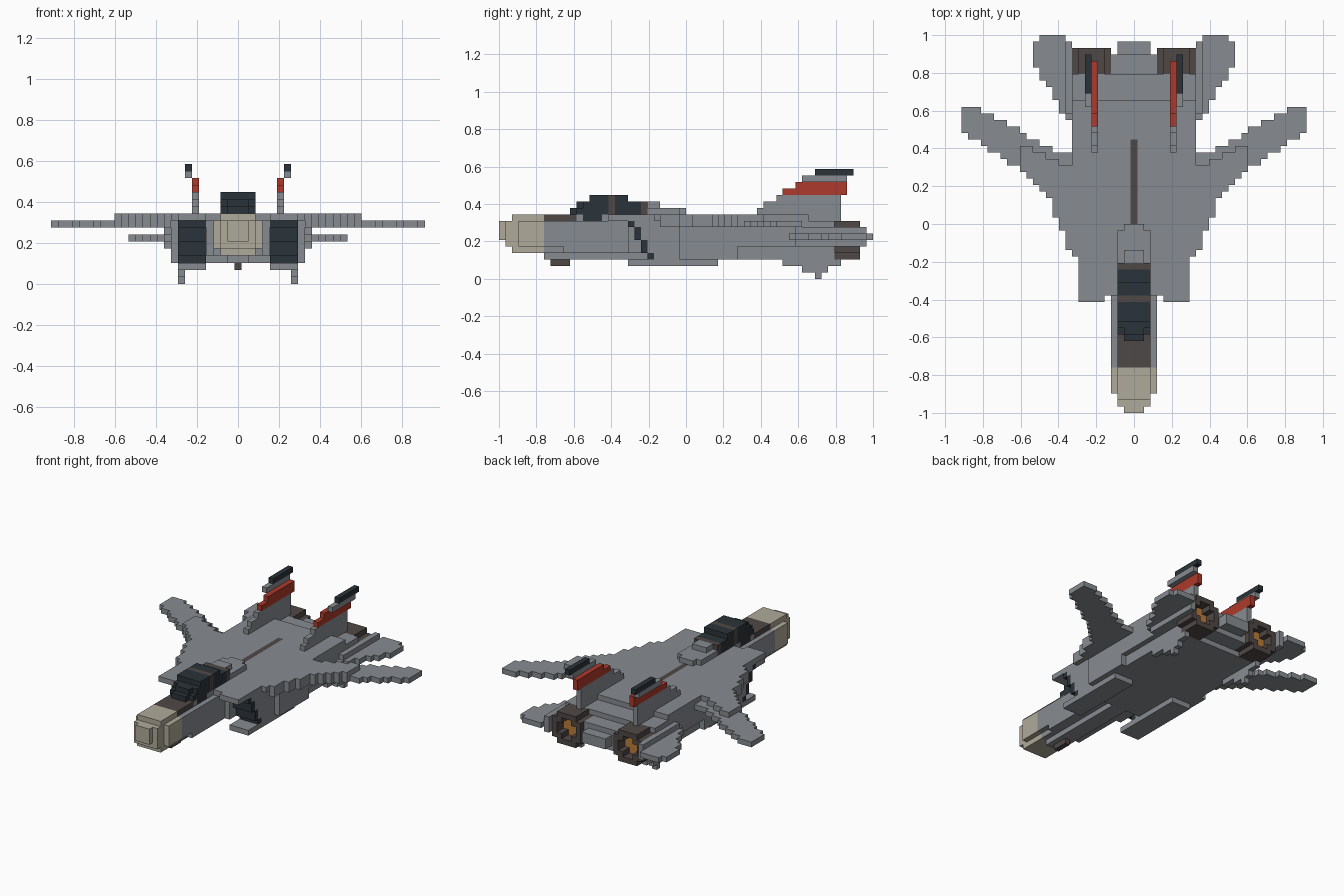
import bpy, bmesh

if "Cube" in bpy.data.objects:
    bpy.data.objects.remove(bpy.data.objects["Cube"])

U = 2 / 58          # one block
taken = set()       # blocks already owned by a part


def material(name, rgb):
    m = bpy.data.materials.new(name)
    m.diffuse_color = (*rgb, 1)
    m.use_nodes = True
    m.node_tree.nodes["Principled BSDF"].inputs["Base Color"].default_value = m.diffuse_color
    return m


GREY = material("hull grey", (0.245, 0.265, 0.285))
DARK = material("dark glass", (0.024, 0.034, 0.042))
BROWN = material("dark brown", (0.078, 0.064, 0.060))
BEIGE = material("nose beige", (0.43, 0.40, 0.32))
RED = material("fin red", (0.42, 0.042, 0.025))
ORANGE = material("exhaust orange", (0.50, 0.20, 0.04))

SIDES = [(1, 0, 0), (-1, 0, 0), (0, 1, 0), (0, -1, 0), (0, 0, 1), (0, 0, -1)]


def part(name, mat, *boxes):
    """Block part from half-open ranges x0,x1,y0,y1,z0,z1, mirrored in x."""
    cells = {(s * i, j, k) for x0, x1, y0, y1, z0, z1 in boxes for s in (1, -1)
             for i in range(x0, x1) for j in range(y0, y1) for k in range(z0, z1)} - taken
    taken.update(cells)
    bm = bmesh.new()
    verts = {}

    def vert(p):
        if p not in verts:
            verts[p] = bm.verts.new(((p[0] - 0.5) * U, p[1] * U - 1, p[2] * U))
        return verts[p]

    # only the outer faces of the block cluster
    for c in sorted(cells):
        for d in SIDES:
            if tuple(a + b for a, b in zip(c, d)) in cells:
                continue
            ax = next(n for n in range(3) if d[n])
            b, e = (ax + 1) % 3, (ax + 2) % 3
            loop = []
            for u, w in ((0, 0), (1, 0), (1, 1), (0, 1)):
                p = list(c)
                p[ax] += d[ax] > 0
                p[b] += u
                p[e] += w
                loop.append(vert(tuple(p)))
            bm.faces.new(loop if d[ax] > 0 else loop[::-1])
    bmesh.ops.dissolve_limit(bm, angle_limit=0.01, verts=bm.verts, edges=bm.edges)
    me = bpy.data.meshes.new(name)
    bm.to_mesh(me)
    bm.free()
    me.materials.append(mat)
    ob = bpy.data.objects.new(name, me)
    bpy.context.collection.objects.link(ob)


def lerp(points, x):
    """Edge position at x along a short polyline."""
    for (xa, ya), (xb, yb) in zip(points, points[1:]):
        if x <= xb:
            return round(ya + (yb - ya) * (x - xa) / (xb - xa))
    return points[-1][1]


def panel(x0, x1, lead, trail, z):
    """Thin flying surface made of chordwise strips."""
    return [(i, i + 1, lerp(lead, i), lerp(trail, i), z, z + 1) for i in range(x0, x1)]


# Nose cone, rounded
part("nose_cone", BEIGE, (0, 2, 0, 7, 6, 9), (0, 3, 1, 7, 5, 9), (0, 4, 3, 7, 5, 9),
     (0, 3, 2, 7, 4, 10))

# Anti-glare panel, chin sensor and cockpit
part("glare_panel", BROWN, (0, 3, 7, 12, 9, 10))
part("chin_sensor", BROWN, (0, 1, 8, 11, 2, 3))
part("canopy_frame", BROWN, (0, 3, 17, 18, 10, 13), (0, 3, 22, 23, 10, 12))
part("canopy", DARK, (0, 2, 11, 12, 10, 11), (0, 3, 12, 22, 10, 11), (0, 2, 12, 13, 11, 12),
     (0, 3, 13, 22, 11, 12), (0, 3, 14, 20, 12, 13), (0, 3, 13, 16, 9, 10))
part("canopy_fairing", GREY, (0, 2, 23, 25, 11, 12), (0, 3, 23, 28, 10, 11),
     (0, 2, 28, 29, 10, 11))

# Slanted air intakes
SLANT = {8: 20, 7: 21, 6: 21, 5: 22, 4: 22, 3: 23}
part("air_intakes", DARK, *[(5, 9, j, j + 1, k, k + 1) for k, j in SLANT.items()])
part("intake_nacelles", GREY, *[(5, 9, j + 1, 25, k, k + 1) for k, j in SLANT.items()],
     (5, 9, 20, 34, 2, 3))

# Spine stripe, inlaid in the upper deck
part("spine_stripe", BROWN, (0, 1, 29, 42, 9, 10))

# Fuselage: forward section, wide body, side steps and upper deck
part("fuselage", GREY, (0, 2, 7, 25, 3, 4), (0, 3, 7, 25, 4, 5), (0, 4, 10, 25, 4, 9),
     (0, 4, 7, 25, 5, 9), (0, 3, 12, 25, 9, 10), (4, 5, 20, 25, 4, 9),
     (0, 9, 25, 52, 3, 9), (9, 10, 28, 37, 3, 9), (9, 10, 37, 52, 5, 9),
     (0, 4, 18, 48, 9, 10), (4, 5, 18, 48, 9, 10), (5, 9, 17, 48, 9, 10),
     (9, 10, 24, 48, 9, 10))
part("tail_deck", GREY, (0, 4, 52, 55, 4, 8), (0, 3, 55, 57, 5, 7))

# Swept wings: raised inner panel over a thin outer panel
LEAD = [(9, 22), (11, 28), (13, 33), (17, 37), (26, 43)]
part("inner_wings", GREY, *panel(10, 18, LEAD, [(10, 38), (17, 41)], 9))
part("outer_wings", GREY, *panel(10, 27, LEAD, [(10, 40), (12, 40), (17, 43), (24, 47)], 8))

# Horizontal stabilizers with root fairings
part("stabilizer_roots", GREY, (10, 11, 46, 57, 5, 8))
part("stabilizers", GREY, *panel(10, 16, [(10, 45), (12, 48), (15, 53)],
                                 [(10, 57), (11, 58), (14, 58), (15, 57)], 6))

# Engine nozzles: ring with a recessed glowing core
part("exhaust_cores", ORANGE, (5, 9, 52, 54, 5, 7), (6, 8, 52, 54, 4, 8))
part("nozzles", BROWN, *[(x, x + 1, 52, 56, z, z + 1) for x in range(4, 10) for z in range(3, 9)
                         if 3 < (x - 6.5) ** 2 + (z - 5.5) ** 2 < 9])

# Twin tail fins with red band and offset dark cap
part("tail_fins", GREY, (6, 7, 40, 53, 10, 11), (6, 7, 41, 53, 11, 12), (6, 7, 43, 53, 12, 13),
     (6, 7, 48, 53, 9, 10))
part("fin_bands", RED, (6, 7, 44, 54, 13, 14), (6, 7, 46, 54, 14, 15))
part("fin_upper", GREY, (7, 8, 47, 54, 15, 16))
part("fin_caps", DARK, (7, 8, 49, 55, 16, 17))

# Ventral fins
part("ventral_fins", GREY, (8, 9, 44, 53, 2, 3), (8, 9, 47, 51, 1, 2), (8, 9, 49, 50, 0, 1))
